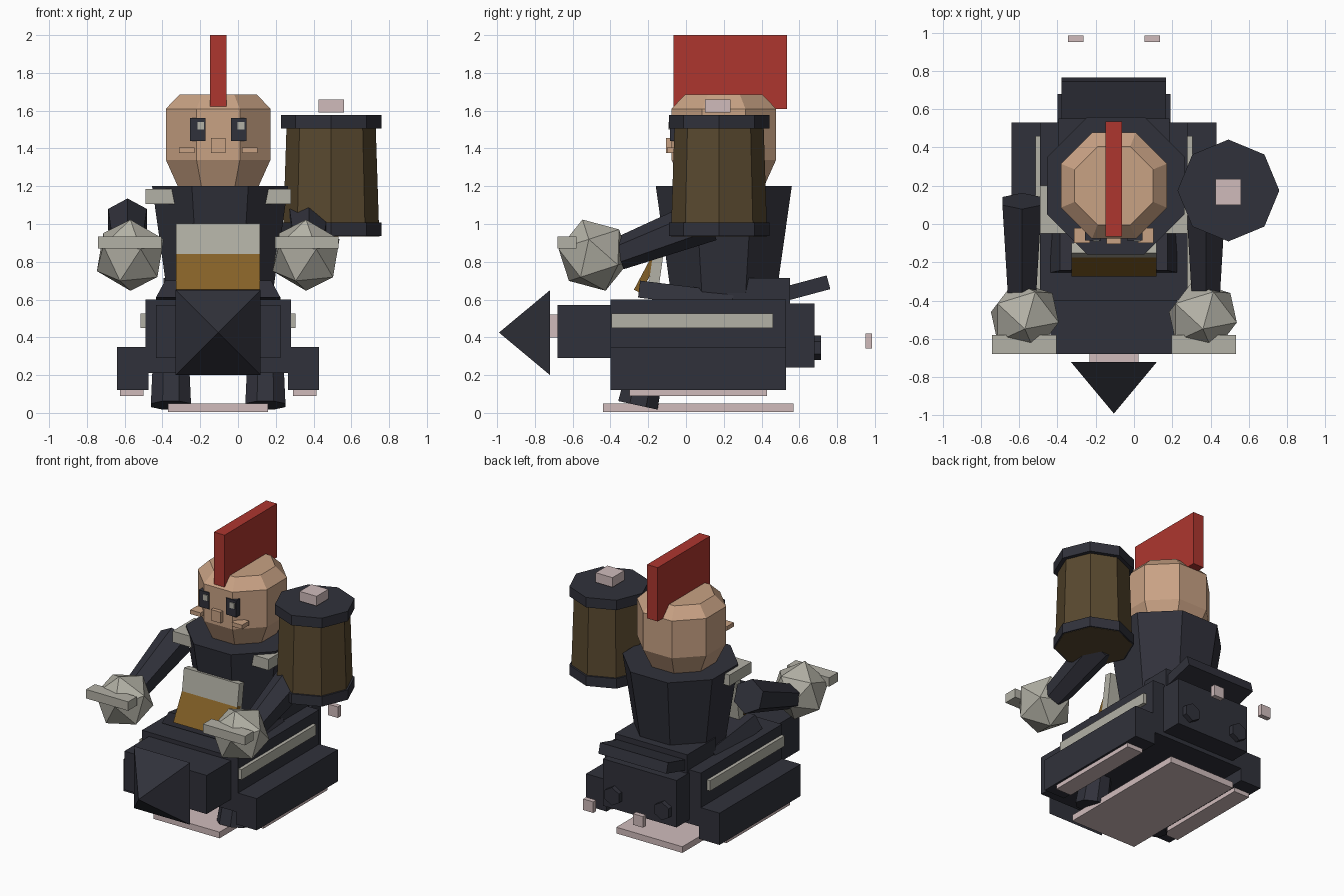
import bpy, bmesh, math
from mathutils import Matrix, Vector

cube = bpy.data.objects.get("Cube")
if cube:
    bpy.data.objects.remove(cube, do_unlink=True)

MID = -0.105  # symmetry plane of the body


def material(name, rgb):
    m = bpy.data.materials.new(name)
    m.use_nodes = True
    m.diffuse_color = (*rgb, 1)
    m.node_tree.nodes["Principled BSDF"].inputs["Base Color"].default_value = (*rgb, 1)
    return m


DARK = material("dark steel", (0.03, 0.031, 0.043))
PALE = material("pale metal", (0.45, 0.44, 0.38))
PINK = material("pale pink", (0.63, 0.5, 0.5))
SKIN = material("skin", (0.58, 0.36, 0.23))
RED = material("red crest", (0.42, 0.037, 0.028))
GOLD = material("ochre", (0.23, 0.118, 0.02))
WOOD = material("dark wood", (0.1, 0.066, 0.028))


def finish(name, bm, mat):
    bmesh.ops.recalc_face_normals(bm, faces=bm.faces)
    mesh = bpy.data.meshes.new(name)
    bm.to_mesh(mesh)
    bm.free()
    mesh.materials.append(mat)
    ob = bpy.data.objects.new(name, mesh)
    bpy.context.collection.objects.link(ob)
    return ob


def box(name, mat, x, y, z, tilt=0, taper=1):
    """Box from (low, high) ranges, tilted about x, with a tapered top."""
    bm = bmesh.new()
    bmesh.ops.create_cube(bm, size=1)
    for v in bm.verts:
        if v.co.z > 0:
            v.co.x *= taper
    size = [b - a for a, b in (x, y, z)]
    mid = Vector([(a + b) / 2 for a, b in (x, y, z)])
    bm.transform(Matrix.Translation(mid) @ Matrix.Rotation(math.radians(tilt), 4, 'X')
                 @ Matrix.Diagonal((*size, 1)))
    return finish(name, bm, mat)


def centred(name, mat, half, y, z, **kw):
    return box(name, mat, (MID - half, MID + half), y, z, **kw)


def pair(name, mat, inner, outer, y, z, **kw):
    """Two mirrored boxes, measured outward from the symmetry plane."""
    box("left_" + name, mat, (MID + inner, MID + outer), y, z, **kw)
    box("right_" + name, mat, (MID - outer, MID - inner), y, z, **kw)


def lathe(name, mat, centre, rings, sides=8, turn=0.0):
    """Faceted stack of (radius, height) rings about a vertical axis."""
    bm = bmesh.new()
    loops = []
    for r, z in rings:
        angles = [2 * math.pi * (i + turn) / sides for i in range(sides)]
        loops.append([bm.verts.new((centre[0] + r * math.cos(a),
                                    centre[1] + r * math.sin(a), z)) for a in angles])
    for low, high in zip(loops, loops[1:]):
        for i in range(sides):
            j = (i + 1) % sides
            bm.faces.new((low[i], low[j], high[j], high[i]))
    bm.faces.new(loops[0])
    bm.faces.new(loops[-1])
    return finish(name, bm, mat)


def rod(name, mat, start, end, r1, r2, sides=6, spin=0.0):
    """Tapered prism between two points."""
    start, end = Vector(start), Vector(end)
    axis = end - start
    bm = bmesh.new()
    bmesh.ops.create_cone(bm, cap_ends=True, segments=sides, radius1=r1,
                          radius2=r2, depth=axis.length)
    bm.transform(Matrix.Translation((start + end) / 2)
                 @ axis.to_track_quat('Z', 'Y').to_matrix().to_4x4()
                 @ Matrix.Rotation(math.radians(spin), 4, 'Z'))
    return finish(name, bm, mat)


# Vehicle body
centred("hull", DARK, 0.385, (-0.4, 0.53), (0.21, 0.6))
centred("rear_hull", DARK, 0.295, (0.5, 0.68), (0.24, 0.58))
centred("front_block", DARK, 0.33, (-0.68, -0.4), (0.29, 0.57))
pair("track_pod", DARK, 0.37, 0.535, (-0.4, 0.53), (0.12, 0.35))
pair("side_rail", PALE, 0.36, 0.41, (-0.395, 0.46), (0.45, 0.525))
pair("pod_glow", PINK, 0.395, 0.52, (-0.3, 0.43), (0.09, 0.12))
centred("ground_plate", PINK, 0.265, (-0.44, 0.57), (0.005, 0.05))
centred("rear_plate", DARK, 0.273, (0.42, 0.76), (0.61, 0.685), tilt=15)

# Front spike
rod("front_spike", DARK, (MID, -0.72, 0.425), (MID, -0.99, 0.425), 0.318, 0, 4, 45)
centred("spike_collar", PINK, 0.128, (-0.725, -0.68), (0.4, 0.52))

# Mirrored round parts: legs, exhausts, arms, fists
for side, s in (("left", 1), ("right", -1)):
    x = MID + s * 0.25
    rod(side + "_leg", DARK, (x, -0.255, 0.04), (x, -0.19, 0.34), 0.115, 0.1, 8, 22.5)
    x = MID + s * 0.2
    rod(side + "_exhaust", DARK, (x, 0.67, 0.345), (x, 0.715, 0.345), 0.065, 0.065, 6)
    box(side + "_exhaust_spark", PINK, (x - 0.04, x + 0.04), (0.95, 0.985), (0.34, 0.42))
    x = MID + s * 0.48
    rod(side + "_arm", DARK, (x, -0.36, 0.84), (x, 0.12, 1.025), 0.085, 0.118, 6)
    bm = bmesh.new()
    bmesh.ops.create_icosphere(bm, subdivisions=1, radius=0.198)
    bm.transform(Matrix.Translation((MID + s * 0.465, -0.487, 0.835))
                 @ Matrix.Rotation(math.radians(18), 4, 'X'))
    finish(side + "_fist", bm, PALE)
pair("knuckle_bar", PALE, 0.3, 0.637, (-0.68, -0.58), (0.87, 0.935))

# Waist, torso and armour
centred("front_waist", DARK, 0.33, (-0.25, 0.25), (0.58, 0.67), tilt=-7, taper=0.85)
centred("rear_waist", DARK, 0.29, (0.22, 0.55), (0.58, 0.715))
k = 1 / math.cos(math.pi / 8)
lathe("torso", DARK, (MID + 0.01, 0.2), [(0.275 * k, 0.6), (0.36 * k, 1.2)], 8, 0.5)
pair("shoulder_plate", PALE, 0.225, 0.385, (-0.05, 0.2), (1.105, 1.185))
centred("chest_plate", PALE, 0.222, (-0.175, -0.12), (0.68, 1.0), tilt=-8)
centred("apron", GOLD, 0.222, (-0.225, -0.185), (0.63, 0.855), tilt=-28)

# Head and face
lathe("head", SKIN, (MID, 0.2),
      [(0.205 * k, 1.18), (0.277 * k, 1.34), (0.277 * k, 1.61), (0.205 * k, 1.685)], 8, 0.5)
centred("crest", RED, 0.043, (-0.065, 0.535), (1.61, 2.0))
pair("eye", DARK, 0.068, 0.15, (-0.085, -0.02), (1.44, 1.56))
for side, x in (("left", 0.016), ("right", -0.197)):
    box(side + "_pupil", PALE, (x - 0.018, x + 0.018), (-0.092, -0.084), (1.5, 1.54))
centred("nose", SKIN, 0.038, (-0.105, -0.05), (1.375, 1.455))
pair("cheek", SKIN, 0.125, 0.208, (-0.1, -0.02), (1.375, 1.405))

# Barrel carried at the shoulder
spot = (0.493, 0.175)
lathe("barrel", WOOD, spot, [(0.255, 0.934), (0.235, 1.55)])
for name, z in (("barrel_lower_band", 0.936), ("barrel_lid", 1.505)):
    lathe(name, DARK, spot, [(0.266, z), (0.266, z + 0.072)])
box("barrel_spark", PINK, (0.425, 0.56), (0.1, 0.235), (1.59, 1.66))
